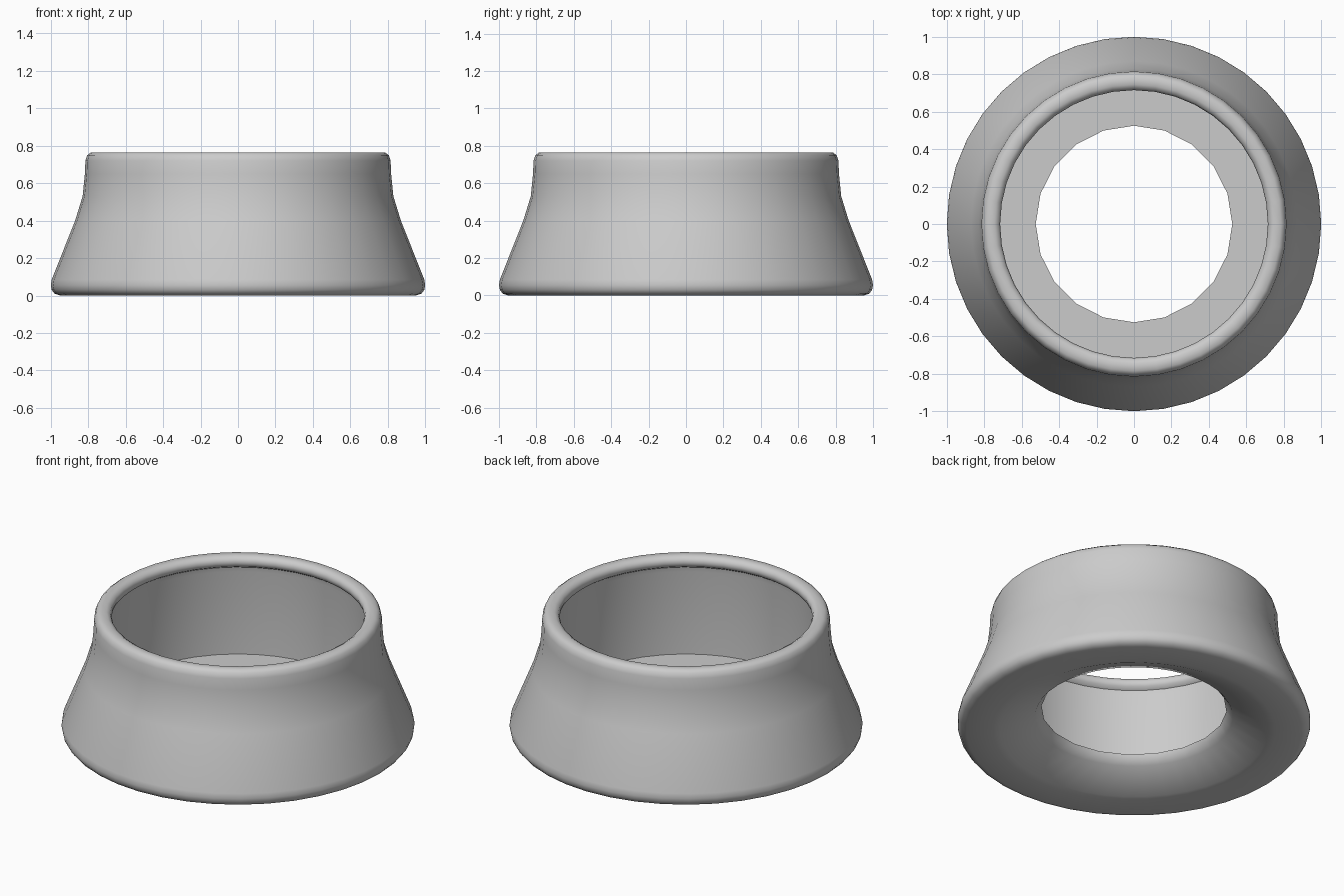
import bpy, bmesh, math

cube = bpy.data.objects.get("Cube")
if cube:
    bpy.data.objects.remove(cube, do_unlink=True)

SIDES = 40
HOLE = 0.525

grey = bpy.data.materials.new("light_grey")
grey.use_nodes = True
colour = (0.6, 0.6, 0.6, 1)
grey.diffuse_color = colour
grey.node_tree.nodes["Principled BSDF"].inputs["Base Color"].default_value = colour

# Closed cross-section (radius, height)
underside = [(HOLE, 0.14), (0.56, 0.09), (0.76, 0.005), (0.8, 0)]
outer_wall = [(0.95, 0), (0.98, 0.01), (0.995, 0.03), (1, 0.055), (0.995, 0.085),
              (0.87, 0.4), (0.83, 0.53), (0.818, 0.65)]
rim = [(0.815, 0.72), (0.805, 0.75), (0.785, 0.765), (0.745, 0.765),
       (0.723, 0.752), (0.715, 0.73), (0.722, 0.705), (0.745, 0.69)]
inner_wall = [(0.75, 0.66), (0.75, 0.145)]
floor_edge = [(HOLE, 0.145)]
profile = underside + outer_wall + rim + inner_wall + floor_edge


def lathe(name, section, material):
    bm = bmesh.new()
    rings = []
    for r, z in section:
        ring = []
        for i in range(SIDES):
            a = 2 * math.pi * i / SIDES
            # The hole has half as many sides: odd points lie on the chords
            k = math.cos(2 * math.pi / SIDES) if r == HOLE and i % 2 else 1
            ring.append(bm.verts.new((r * k * math.cos(a), r * k * math.sin(a), z)))
        rings.append(ring)
    for a, b in zip(rings, rings[1:] + rings[:1]):
        for i in range(SIDES):
            j = (i + 1) % SIDES
            bm.faces.new((a[i], a[j], b[j], b[i]))
    bmesh.ops.recalc_face_normals(bm, faces=bm.faces)
    mesh = bpy.data.meshes.new(name)
    bm.to_mesh(mesh)
    bm.free()
    mesh.materials.append(material)
    obj = bpy.data.objects.new(name, mesh)
    bpy.context.collection.objects.link(obj)
    return obj


# Flared bowl with rolled rim and open floor
bowl = lathe("bowl_stand", profile, grey)
bpy.ops.object.select_all(action="DESELECT")
bowl.select_set(True)
bpy.context.view_layer.objects.active = bowl
bpy.ops.object.shade_smooth_by_angle(angle=math.radians(45))
